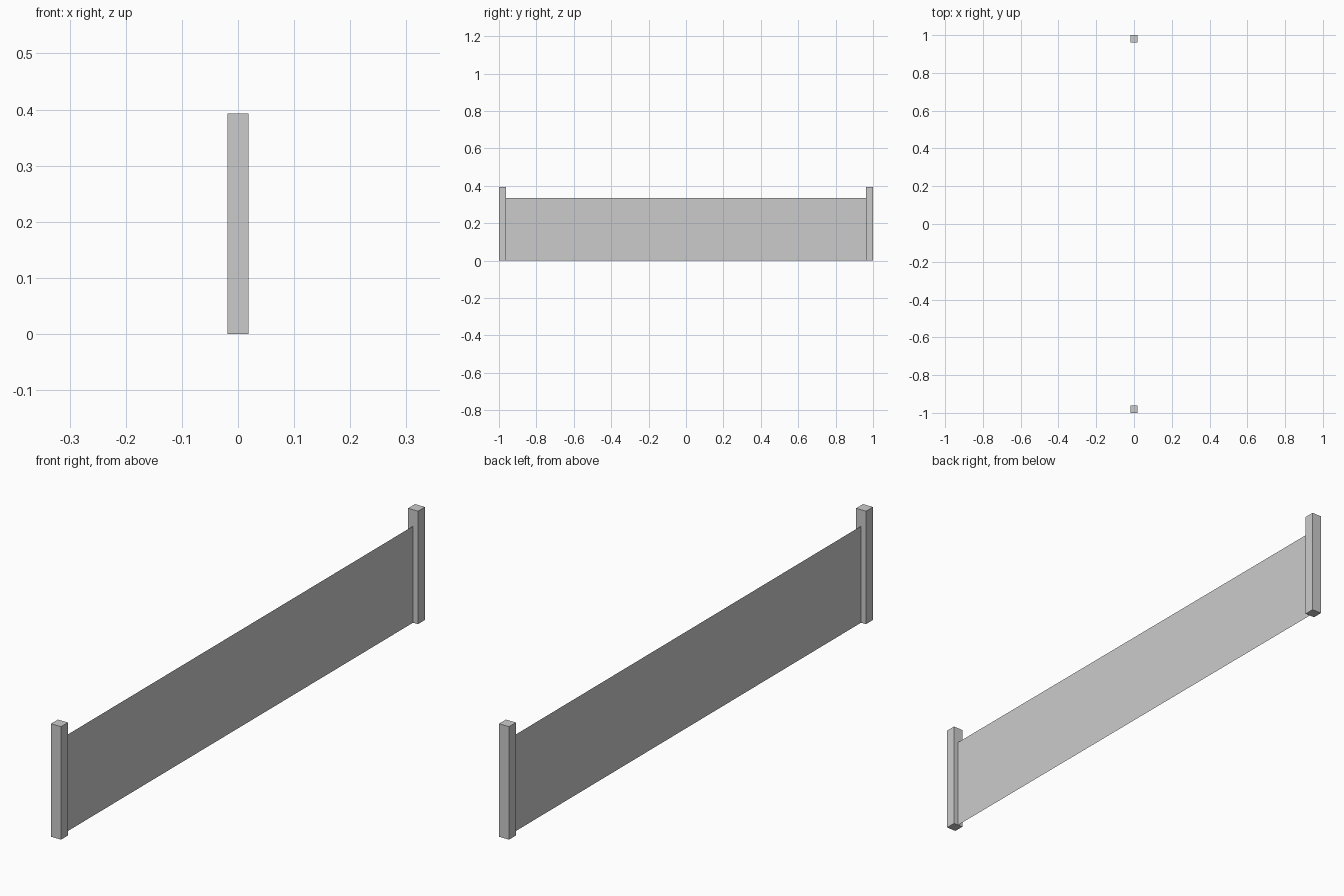
import bpy

if "Cube" in bpy.data.objects:
    bpy.data.objects.remove(bpy.data.objects["Cube"])

POST_W, POST_H = 0.038, 0.393
PANEL_H = 0.336
INNER_Y = 1.0 - POST_W


def add_mesh(name, verts, faces):
    mesh = bpy.data.meshes.new(name)
    mesh.from_pydata(verts, [], faces)
    mesh.update()
    obj = bpy.data.objects.new(name, mesh)
    bpy.context.collection.objects.link(obj)
    return obj


# Square end posts
for name, side in (("front_post", -1), ("back_post", 1)):
    bpy.ops.mesh.primitive_cube_add(
        size=1, location=(0, side * (1 - POST_W / 2), POST_H / 2))
    post = bpy.context.object
    post.name = name
    post.scale = (POST_W, POST_W, POST_H)
    bpy.ops.object.transform_apply(location=False, rotation=False, scale=True)

# Thin sheet stretched between the posts
add_mesh("panel",
         [(0, -INNER_Y, 0), (0, INNER_Y, 0),
          (0, INNER_Y, PANEL_H), (0, -INNER_Y, PANEL_H)],
         [(0, 1, 2, 3)])
